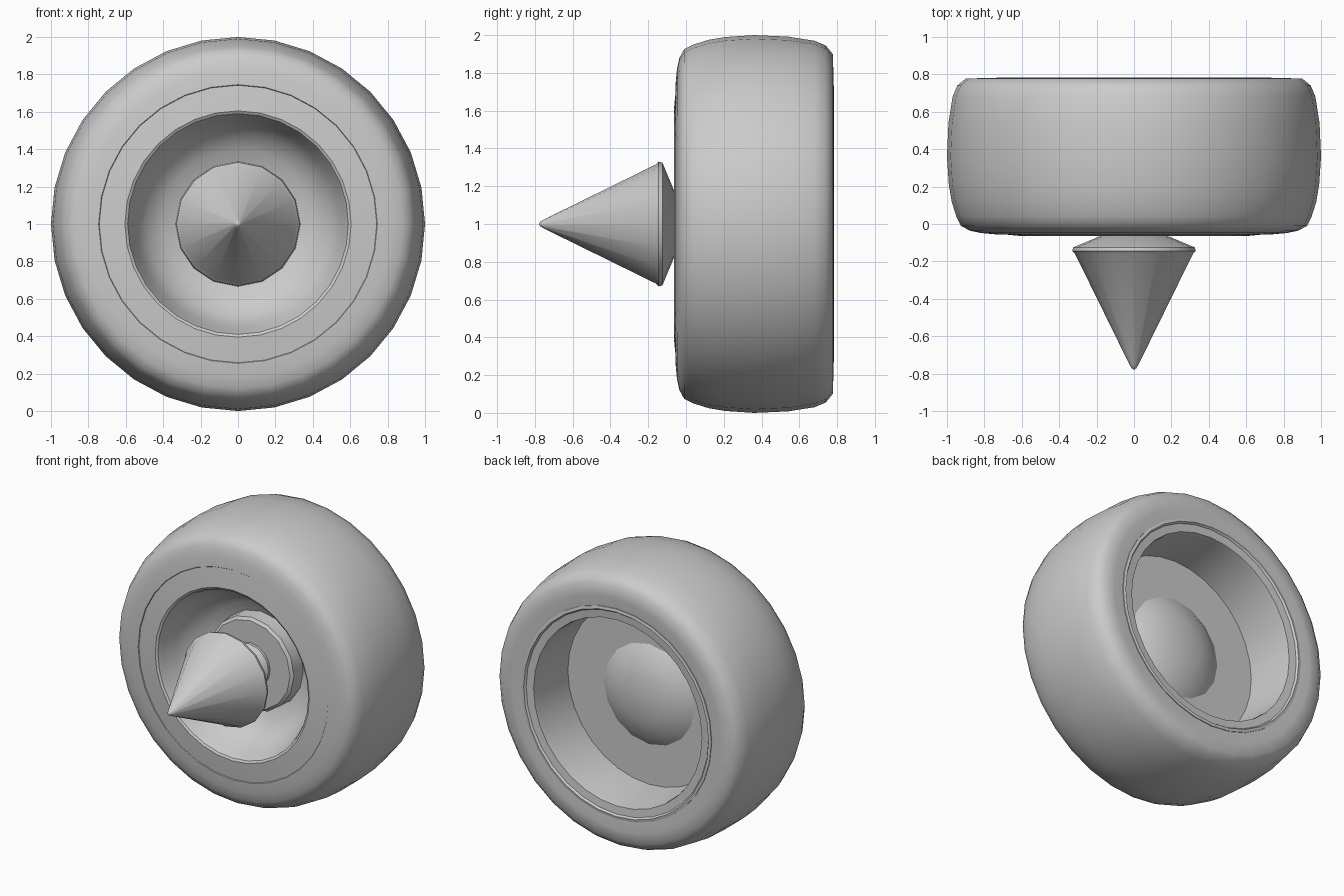
import bpy, bmesh, math

if "Cube" in bpy.data.objects:
    bpy.data.objects.remove(bpy.data.objects["Cube"])


def lathe(name, profile, sides, closed=False, angle=35):
    """Revolve (radius, y) points about the wheel axle at z = 1."""
    bm = bmesh.new()
    rings = []
    for r, y in profile:
        if r < 1e-5:
            rings.append([bm.verts.new((0, y, 1))])
        else:
            rings.append([bm.verts.new((r * math.cos(2 * math.pi * i / sides), y,
                                        1 + r * math.sin(2 * math.pi * i / sides)))
                          for i in range(sides)])
    pairs = list(zip(rings, rings[1:]))
    if closed:
        pairs.append((rings[-1], rings[0]))
    for a, b in pairs:
        for i in range(sides):
            j = (i + 1) % sides
            if len(a) == 1:
                bm.faces.new((a[0], b[i], b[j]))
            elif len(b) == 1:
                bm.faces.new((a[i], b[0], a[j]))
            else:
                bm.faces.new((a[i], b[i], b[j], a[j]))
    bmesh.ops.recalc_face_normals(bm, faces=bm.faces)
    for f in bm.faces:
        f.smooth = True
    mesh = bpy.data.meshes.new(name)
    bm.to_mesh(mesh)
    bm.free()
    mesh.set_sharp_from_angle(angle=math.radians(angle))
    ob = bpy.data.objects.new(name, mesh)
    bpy.context.collection.objects.link(ob)
    return ob


# Rounded tyre, open on both faces and hidden inside by the rim
lathe("tyre", [(0.72, -0.02), (0.745, -0.055), (0.82, -0.048), (0.88, -0.035),
               (0.925, -0.01), (0.95, 0.04), (0.975, 0.12), (0.99, 0.21),
               (1.0, 0.36), (0.992, 0.54), (0.97, 0.68), (0.945, 0.74),
               (0.90, 0.777), (0.82, 0.78), (0.745, 0.775), (0.72, 0.74)], 32, angle=45)

# Rim: front lip, dished face, flat back wall and rear drum
lathe("rim", [(0.745, -0.05), (0.68, -0.057), (0.605, -0.064), (0.59, -0.055),
              (0.575, -0.02), (0.545, 0.08), (0.49, 0.17), (0.40, 0.235), (0.28, 0.27),
              (0.28, 0.41), (0.64, 0.41), (0.655, 0.74), (0.66, 0.765), (0.715, 0.77),
              (0.725, 0.784), (0.745, 0.78)], 32, closed=True)

# Hub: flat front disc, shallow dome at the back
lathe("hub", [(0, 0.14), (0.31, 0.14), (0.33, 0.155), (0.335, 0.28), (0.355, 0.41),
              (0.29, 0.455), (0.16, 0.495), (0, 0.51)], 16)

# Short axle joining the hub and the spike
lathe("axle", [(0.12, -0.08), (0.12, 0.09), (0.155, 0.12), (0.155, 0.15)], 16)

# Conical spike
lathe("spike", [(0, -0.78), (0.012, -0.772), (0.025, -0.75), (0.315, -0.16),
                (0.33, -0.145), (0.325, -0.125), (0.17, -0.06), (0, -0.06)], 16)
